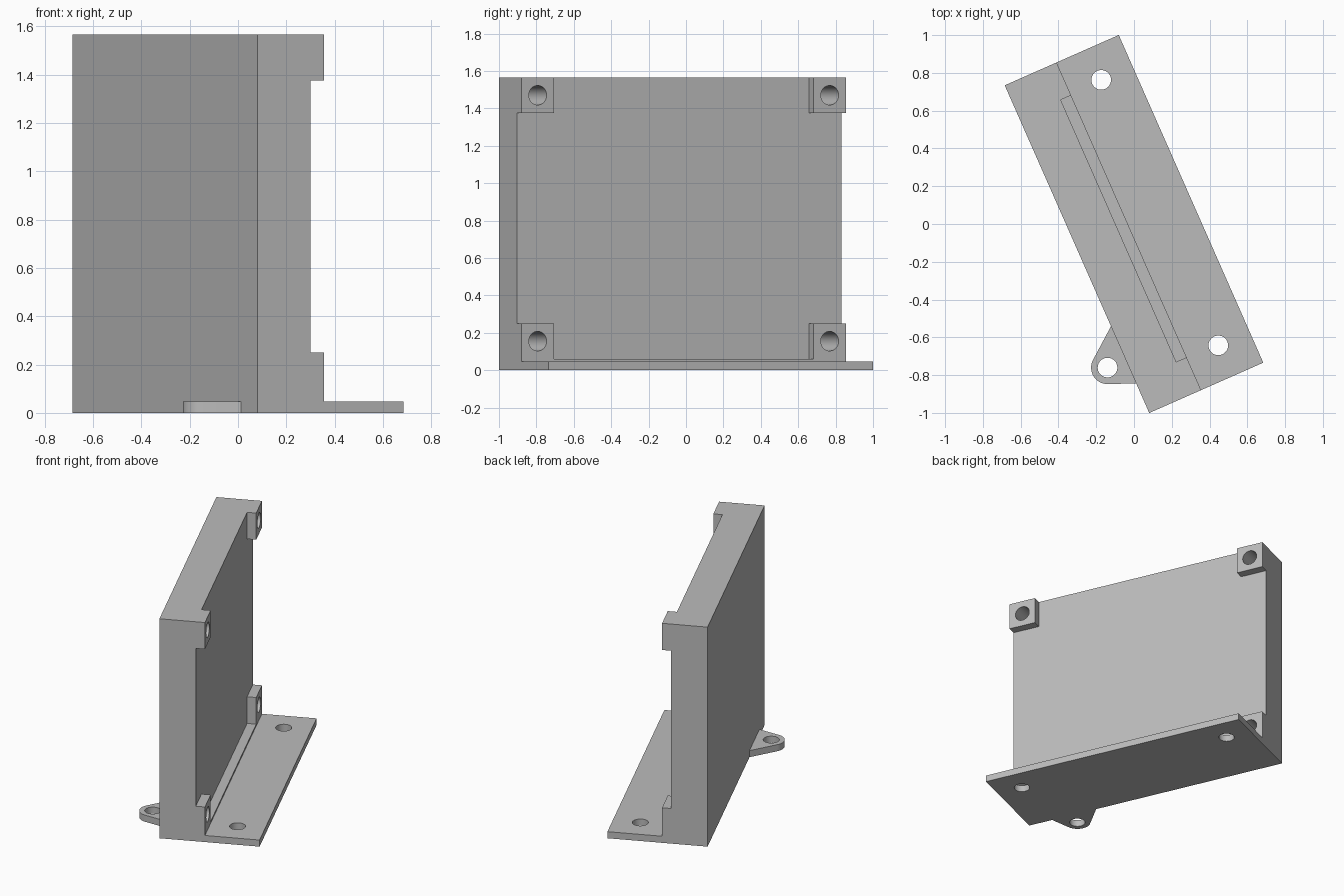
import bpy, bmesh
from math import radians, cos, sin
from mathutils import Matrix, Vector

cube = bpy.data.objects.get("Cube")
if cube:
    bpy.data.objects.remove(cube, do_unlink=True)

TURN = radians(23.8)          # whole bracket is turned about z
HALF = 0.948                  # half length of the bracket
BACK, PANEL, FACE, FRONT = -0.33, -0.09, -0.03, 0.33
BASE, LEDGE, TOP = 0.047, 0.06, 1.565
BOSS = 0.19                   # side of the square corner bosses
HOLE = 0.052

grey = bpy.data.materials.new("plain grey")
grey.use_nodes = True
colour = (0.5, 0.5, 0.5, 1)
grey.diffuse_color = colour
grey.node_tree.nodes["Principled BSDF"].inputs["Base Color"].default_value = colour


def finish(name, bm):
    bmesh.ops.recalc_face_normals(bm, faces=bm.faces)
    mesh = bpy.data.meshes.new(name)
    bm.to_mesh(mesh)
    bm.free()
    mesh.materials.append(grey)
    obj = bpy.data.objects.new(name, mesh)
    obj.rotation_euler.z = TURN
    bpy.context.collection.objects.link(obj)
    return obj


def box(name, low, high):
    bm = bmesh.new()
    low, high = Vector(low), Vector(high)
    bmesh.ops.create_cube(bm, size=1, matrix=Matrix.Translation((low + high) / 2)
                          @ Matrix.Diagonal((*(high - low), 1)))
    return finish(name, bm)


def rod(name, centre, length, along_x=False):
    bm = bmesh.new()
    spin = Matrix.Rotation(radians(90), 4, "Y") if along_x else Matrix()
    bmesh.ops.create_cone(bm, cap_ends=True, segments=48, radius1=HOLE, radius2=HOLE,
                          depth=length, matrix=Matrix.Translation(centre) @ spin)
    return finish(name, bm)


def cut(obj, cutters):
    bpy.ops.object.select_all(action="DESELECT")
    bpy.context.view_layer.objects.active = obj
    obj.select_set(True)
    for cutter in cutters:
        cutter.hide_render = True
        mod = obj.modifiers.new("cut", "BOOLEAN")
        mod.operation, mod.solver, mod.object = "DIFFERENCE", "EXACT", cutter
        bpy.ops.object.modifier_apply(modifier=mod.name)
        bpy.data.objects.remove(cutter, do_unlink=True)
    bpy.ops.object.shade_smooth_by_angle(angle=radians(30))


# Upright wall: a block with a cross-shaped recess that leaves four corner bosses
wall = box("upright_wall", (BACK, -HALF, 0), (FACE, HALF, TOP))
inner = HALF - BOSS
cutters = [
    box("recess_tall", (PANEL, -inner, LEDGE), (0.2, inner, TOP + 0.2)),
    box("recess_wide", (PANEL, -HALF - 0.2, BASE + 0.203), (0.2, HALF + 0.2, TOP - BOSS)),
]
# Blind screw holes in the bosses
for side in (-1, 1):
    for z in (0.155, TOP - BOSS / 2):
        cutters.append(rod("boss_hole", (FACE, side * (HALF - BOSS / 2), z), 0.5, True))
cut(wall, cutters)

# Base flange with two mounting holes
flange = box("base_flange", (FACE, -HALF, 0), (FRONT, HALF, BASE))
cut(flange, [rod("flange_hole", (0.149, side * 0.768, 0), 0.4) for side in (-1, 1)])

# Rounded mounting tab behind the wall
centre = Vector((-0.435, -0.639, 0))
outline = [Vector((BACK, -0.446, 0))]
for i in range(25):
    a = radians(126 + 5 * i)
    outline.append(centre + 0.087 * Vector((cos(a), sin(a), 0)))
outline.append(Vector((BACK, -0.777, 0)))
bm = bmesh.new()
face = bm.faces.new([bm.verts.new(p) for p in outline])
grown = bmesh.ops.extrude_face_region(bm, geom=[face])
bmesh.ops.translate(bm, vec=(0, 0, BASE),
                    verts=[g for g in grown["geom"] if isinstance(g, bmesh.types.BMVert)])
tab = finish("mounting_tab", bm)
cut(tab, [rod("tab_hole", centre, 0.4)])
